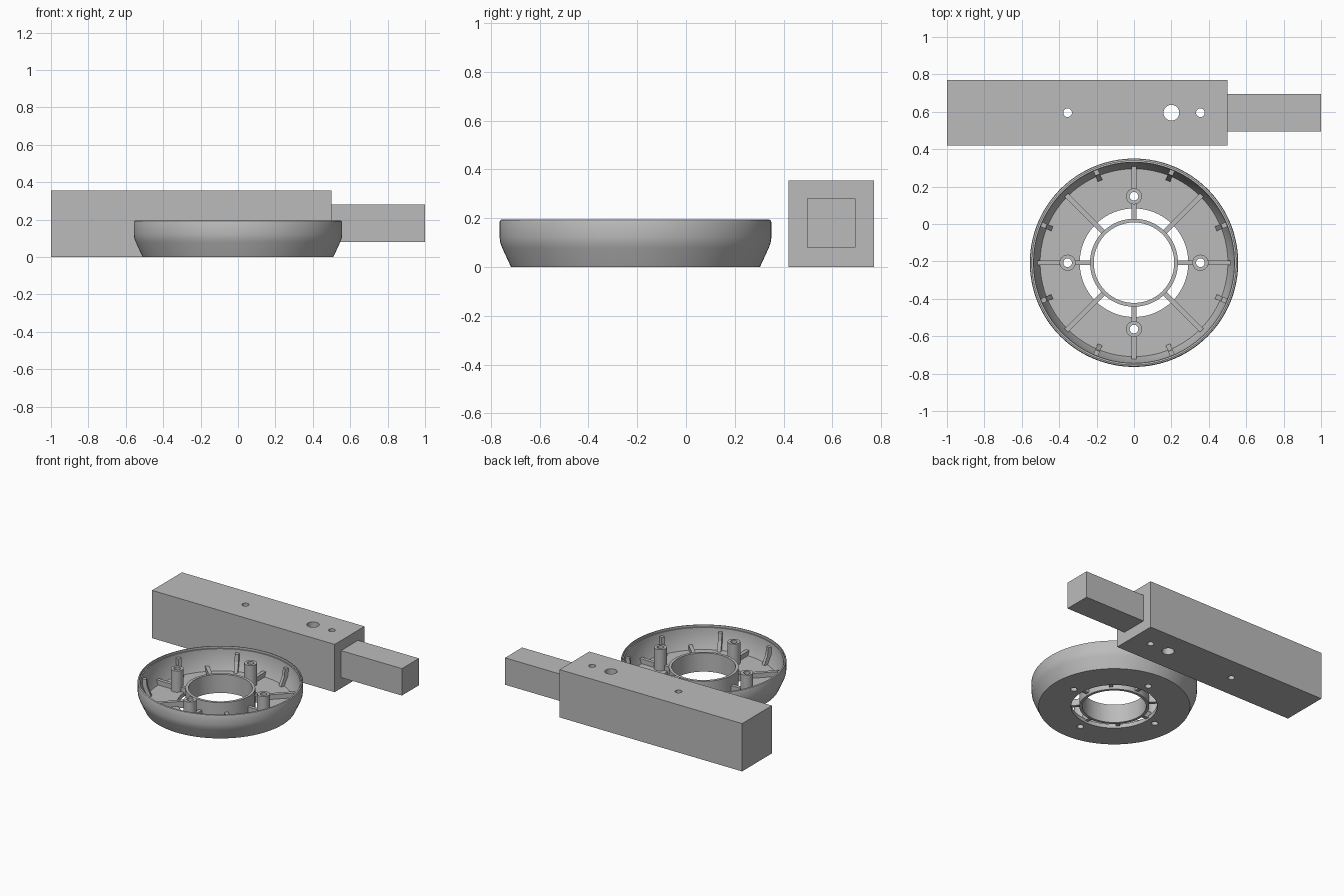
import bpy, bmesh
from math import pi, cos, sin, radians
from mathutils import Matrix, Vector

cube = bpy.data.objects.get("Cube")
if cube:
    bpy.data.objects.remove(cube, do_unlink=True)

grey = bpy.data.materials.new("plain_grey")
grey.use_nodes = True
colour = (0.5, 0.5, 0.5, 1)
grey.diffuse_color = colour
grey.node_tree.nodes["Principled BSDF"].inputs["Base Color"].default_value = colour

DISH = Vector((0, -0.207, 0))
BOSS_R = 0.355


def finish(name, bm, smooth=False):
    bmesh.ops.recalc_face_normals(bm, faces=bm.faces)
    mesh = bpy.data.meshes.new(name)
    bm.to_mesh(mesh)
    bm.free()
    mesh.materials.append(grey)
    ob = bpy.data.objects.new(name, mesh)
    bpy.context.collection.objects.link(ob)
    if smooth:
        shade(ob)
    return ob


def shade(ob):
    bpy.ops.object.select_all(action='DESELECT')
    ob.select_set(True)
    bpy.context.view_layer.objects.active = ob
    bpy.ops.object.shade_smooth_by_angle(angle=radians(30))


def lathe(name, profile, centre, steps=96, smooth=True):
    """Turn a closed (radius, height) outline about a vertical axis."""
    bm = bmesh.new()
    rings = []
    for i in range(steps):
        a = 2 * pi * i / steps
        rings.append([bm.verts.new(centre + Vector((r * cos(a), r * sin(a), z)))
                      for r, z in profile])
    n = len(profile)
    for i in range(steps):
        p, q = rings[i], rings[(i + 1) % steps]
        for j in range(n):
            k = (j + 1) % n
            bm.faces.new((p[j], q[j], q[k], p[k]))
    return finish(name, bm, smooth)


def box(name, lo, hi):
    bm = bmesh.new()
    lo, hi = Vector(lo), Vector(hi)
    bmesh.ops.create_cube(bm, size=1, matrix=Matrix.Translation((lo + hi) / 2)
                          @ Matrix.Diagonal((*(hi - lo), 1)))
    return finish(name, bm)


def radial_plate(name, outline, angle, width=0.026):
    """Extrude a (radius, height) outline into an upright plate along a radius."""
    bm = bmesh.new()
    face = bm.faces.new([bm.verts.new((r, -width / 2, z)) for r, z in outline])
    ext = bmesh.ops.extrude_face_region(bm, geom=[face])
    moved = [v for v in ext["geom"] if isinstance(v, bmesh.types.BMVert)]
    bmesh.ops.translate(bm, verts=moved, vec=(0, width, 0))
    bm.transform(Matrix.Translation(DISH) @ Matrix.Rotation(angle, 4, 'Z'))
    return finish(name, bm)


def drill(ob, holes):
    """Cut vertical through holes given as (x, y, radius)."""
    bm = bmesh.new()
    for x, y, r in holes:
        bmesh.ops.create_cone(bm, cap_ends=True, segments=32, radius1=r, radius2=r,
                              depth=2, matrix=Matrix.Translation((x, y, 0)))
    cutter = finish("hole_cutter", bm)
    cutter.hide_render = True
    mod = ob.modifiers.new("holes", 'BOOLEAN')
    mod.operation, mod.solver, mod.object = 'DIFFERENCE', 'EXACT', cutter
    bpy.context.view_layer.update()
    cut = ob.evaluated_get(bpy.context.evaluated_depsgraph_get())
    mesh = bpy.data.meshes.new_from_object(cut)
    ob.modifiers.clear()
    ob.data = mesh
    bpy.data.objects.remove(cutter, do_unlink=True)
    shade(ob)


# Long square block with three through holes, and its narrower end
block = box("block", (-1, 0.42, 0), (0.5, 0.77, 0.355))
drill(block, [(-BOSS_R, 0.595, 0.023), (0.2, 0.595, 0.042), (BOSS_R, 0.595, 0.023)])
box("block_tenon", (0.5, 0.495, 0.08), (1, 0.695, 0.28))

# Round dish: floor with a wide opening, flared wall and stepped rim
dish = lathe("dish", [(0.29, 0), (0.51, 0), (0.546, 0.078), (0.554, 0.1),
                      (0.557, 0.122), (0.557, 0.184), (0.554, 0.192),
                      (0.548, 0.195), (0.545, 0.195), (0.545, 0.178),
                      (0.537, 0.178), (0.532, 0.1), (0.502, 0.03), (0.29, 0.03)],
             DISH, 128, smooth=False)
quarter = [i * pi / 2 for i in range(4)]
spots = [DISH + Vector((BOSS_R * cos(a), BOSS_R * sin(a), 0)) for a in quarter]
drill(dish, [(p.x, p.y, 0.023) for p in spots])

# Hub ring in the middle
lathe("hub_ring", [(0.215, 0), (0.235, 0), (0.235, 0.138), (0.215, 0.138)], DISH)

# Hollow screw bosses
for p in spots:
    lathe("screw_boss", [(0.023, 0.02), (0.043, 0.02), (0.043, 0.188), (0.023, 0.188)],
          p, 32)


def low_rib(name, r0, r1, angle):
    radial_plate(name, [(r0, 0.015), (r1, 0.015), (r1, 0.065), (r0, 0.065)], angle)


# Floor ribs: split by the bosses on the axes, unbroken on the diagonals
for a in quarter:
    low_rib("inner_rib", 0.225, BOSS_R - 0.03, a)
    low_rib("outer_rib", BOSS_R + 0.03, 0.515, a)
    low_rib("diagonal_rib", 0.225, 0.512, a + pi / 4)

# Short sloped ribs against the wall
for i in range(8):
    radial_plate("wall_rib", [(0.47, 0.02), (0.508, 0.02), (0.54, 0.1),
                              (0.541, 0.155), (0.508, 0.155), (0.502, 0.1)],
                 pi / 8 + i * pi / 4)
